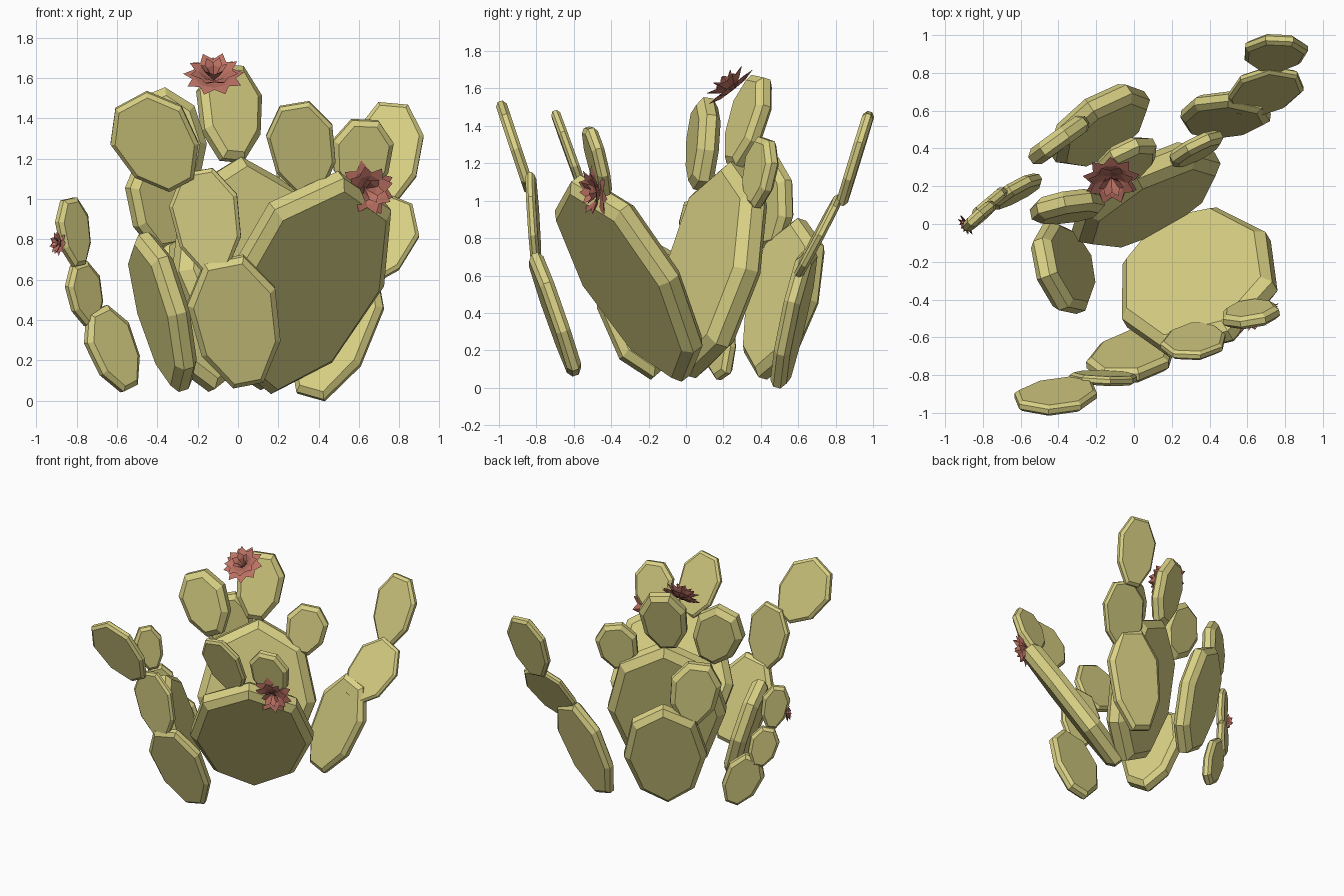
import bpy, bmesh, math
from mathutils import Vector

if "Cube" in bpy.data.objects:
    bpy.data.objects.remove(bpy.data.objects["Cube"])


def material(name, col):
    m = bpy.data.materials.new(name)
    m.diffuse_color = (*col, 1)
    m.use_nodes = True
    m.node_tree.nodes["Principled BSDF"].inputs["Base Color"].default_value = m.diffuse_color
    return m


GREEN = material("olive green", (0.70, 0.64, 0.235))
RED = material("dusty red", (0.50, 0.165, 0.125))


def finish(bm, name, mat):
    bmesh.ops.recalc_face_normals(bm, faces=bm.faces)
    me = bpy.data.meshes.new(name)
    bm.to_mesh(me)
    bm.free()
    me.materials.append(mat)
    ob = bpy.data.objects.new(name, me)
    bpy.context.collection.objects.link(ob)
    return ob


def pad(name, base, tip, width, angle, thick, flat=True, taper=0.25):
    """Bevelled eight-sided slab from base to tip; angle is the plan direction of its width."""
    base, tip = Vector(base), Vector(tip)
    axis = tip - base
    half = axis.length / 2
    axis.normalize()
    a = math.radians(angle)
    side = Vector((math.cos(a), math.sin(a), 0))
    side = (side - axis * side.dot(axis)).normalized()
    normal = axis.cross(side)
    centre = (base + tip) / 2
    turn = math.pi / 8 if flat else 0
    grow = 1 / math.cos(turn)
    bm = bmesh.new()
    rings = []
    bevel = min(0.35 * thick, 0.12 * width)
    for offset, inset in ((-0.5, bevel), (-0.22, 0), (0.22, 0), (0.5, bevel)):
        ring = []
        for i in range(8):
            t = turn + i * math.pi / 4
            u, v = math.cos(t) * grow, math.sin(t) * grow
            w = (width / 2 - inset) * u * (1 - taper * (0.35 - v) / 2)
            ring.append(bm.verts.new(centre + side * w + axis * (half - inset) * v
                                     + normal * offset * thick))
        rings.append(ring)
    bm.faces.new(rings[0])
    bm.faces.new(rings[-1])
    for lo, hi in zip(rings, rings[1:]):
        for i in range(8):
            j = (i + 1) % 8
            bm.faces.new((lo[i], lo[j], hi[j], hi[i]))
    return finish(bm, name, GREEN)


def flower(name, centre, normal, radius):
    """Rosette of folded pointed petals in three rows."""
    c, n = Vector(centre), Vector(normal).normalized()
    x = n.orthogonal().normalized()
    y = n.cross(x)
    bm = bmesh.new()
    for count, lift, length, shift in ((9, 8, 1.0, 0), (8, 30, 0.95, 0.4), (6, 55, 0.75, 0.2)):
        for i in range(count):
            t = 2 * math.pi * (i + shift) / count
            out = x * math.cos(t) + y * math.sin(t)
            across = y * math.cos(t) - x * math.sin(t)
            e = math.radians(lift)
            d = out * math.cos(e) + n * math.sin(e)
            up = n * math.cos(e) - out * math.sin(e)
            r = radius * length
            p = [c, c + d * r * 0.6 + across * r * 0.31 + up * r * 0.08, c + d * r,
                 c + d * r * 0.6 - across * r * 0.31 + up * r * 0.08,
                 c + d * r * 0.55 - up * r * 0.06]
            v = [bm.verts.new(q) for q in p]
            for tri in ((0, 1, 4), (1, 2, 4), (2, 3, 4), (3, 0, 4),
                        (0, 3, 1), (1, 3, 2)):
                bm.faces.new([v[k] for k in tri])
    return finish(bm, name, RED)


# large pads of the main clump
pad("front_large_pad", (0.15, 0.0, 0.05), (0.51, -0.59, 1.12), 0.92, 31, 0.15, False, 0.2)
pad("centre_large_pad", (0.13, 0.02, 0.06), (0.0, 0.27, 1.20), 0.89, 29, 0.17, False, 0.2)
pad("back_large_pad", (-0.13, 0.41, 0.05), (-0.23, 0.62, 0.90), 0.62, 34, 0.13, False, 0.2)
pad("left_large_pad", (-0.27, -0.18, 0.05), (-0.47, -0.28, 0.83), 0.53, -70, 0.12, False)

# smaller pads growing from the large ones
pad("centre_top_pad", (-0.03, 0.26, 1.19), (-0.05, 0.40, 1.66), 0.34, 27, 0.10)
pad("centre_left_pad", (-0.25, 0.08, 1.08), (-0.44, 0.10, 1.52), 0.36, 12, 0.12)
pad("centre_right_pad", (0.31, 0.36, 0.97), (0.34, 0.43, 1.33), 0.30, 27, 0.08)
pad("back_upper_pad", (-0.36, 0.47, 0.75), (-0.42, 0.43, 1.22), 0.36, 36, 0.10)
pad("front_left_pad", (0.36, -0.54, 1.03), (0.28, -0.70, 1.47), 0.33, 1, 0.05)
pad("front_right_pad", (0.60, -0.43, 1.03), (0.63, -0.52, 1.39), 0.30, 9, 0.07)

# three climbing chains of pads
chains = {
    "front_chain": (((0.05, -0.59, 0.08), (-0.07, -0.81, 0.70), 0.44, 4, 0.08),
                    ((-0.11, -0.80, 0.64), (-0.20, -0.83, 1.14), 0.34, -3, 0.05),
                    ((-0.28, -0.84, 1.07), (-0.53, -0.98, 1.49), 0.40, 0, 0.06)),
    "right_chain": (((0.36, 0.50, 0.02), (0.59, 0.65, 0.72), 0.42, -8, 0.09),
                    ((0.59, 0.59, 0.59), (0.79, 0.81, 1.00), 0.36, 2, 0.05),
                    ((0.72, 0.83, 0.98), (0.77, 0.98, 1.47), 0.33, -1, 0.06)),
    "left_chain": (((-0.54, 0.20, 0.06), (-0.70, 0.15, 0.45), 0.27, 33, 0.07),
                   ((-0.73, 0.14, 0.38), (-0.79, 0.09, 0.68), 0.21, 40, 0.06),
                   ((-0.79, 0.06, 0.67), (-0.84, 0.03, 1.00), 0.20, 42, 0.06)),
}
for name, pads in chains.items():
    for level, args in zip(("lower", "middle", "upper"), pads):
        pad(f"{name}_{level}_pad", *args)

# blossoms
flower("top_flower", (-0.12, 0.25, 1.59), (0.0, -0.55, 0.7), 0.155)
flower("front_flower", (0.63, -0.46, 1.05), (0.35, -0.85, -0.1), 0.15)
flower("left_flower", (-0.88, 0.0, 0.78), (-0.8, -0.5, 0.1), 0.065)
